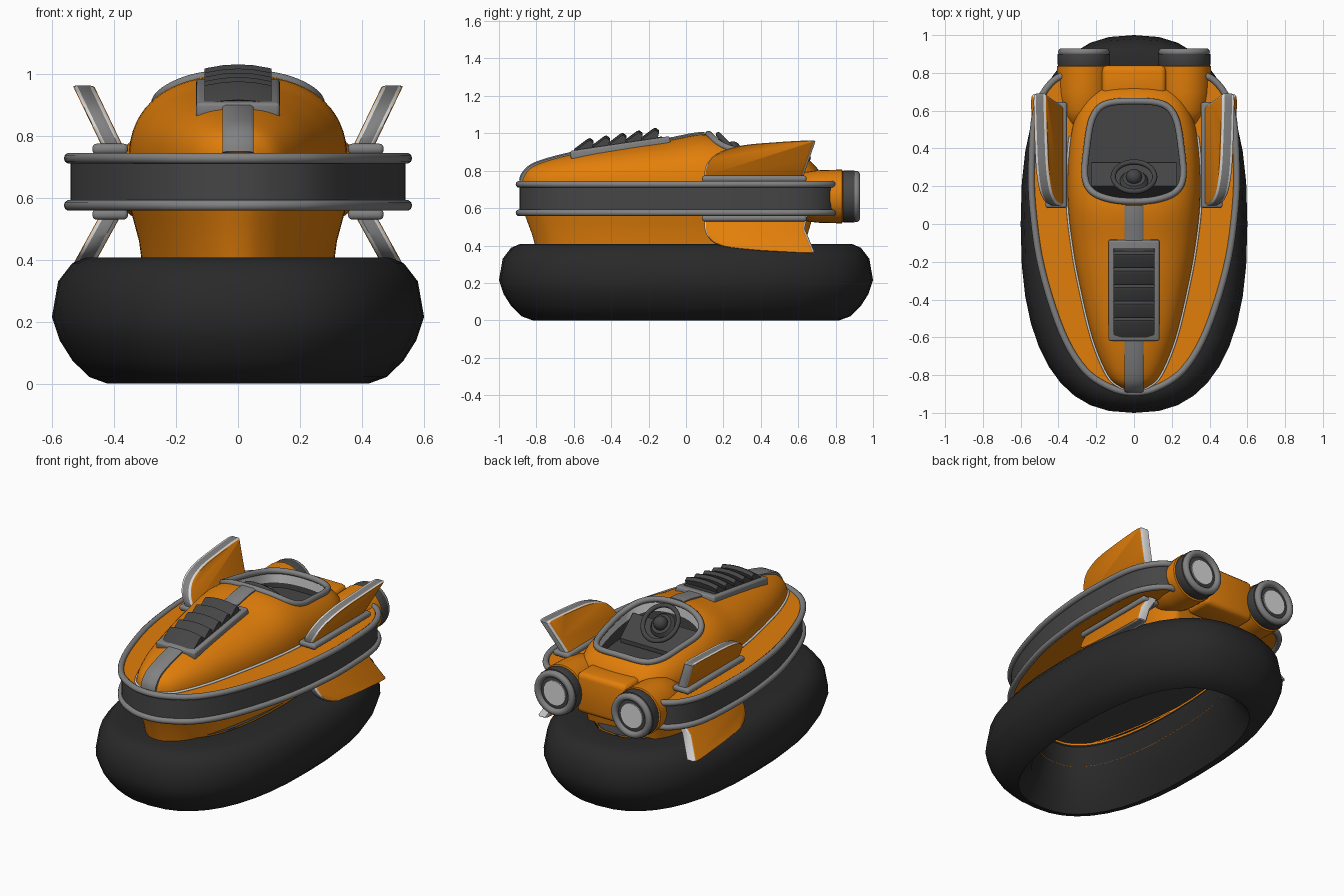
import bpy, bmesh, math
from mathutils import Vector

if "Cube" in bpy.data.objects:
    bpy.data.objects.remove(bpy.data.objects["Cube"])

def material(name, rgb):
    m = bpy.data.materials.new(name)
    m.diffuse_color = (*rgb, 1)
    m.use_nodes = True
    m.node_tree.nodes["Principled BSDF"].inputs["Base Color"].default_value = m.diffuse_color
    return m

ORANGE = material("orange", (0.76, 0.21, 0.003))
BLACK = material("rubber_black", (0.022, 0.022, 0.022))
DARK = material("dark_grey", (0.06, 0.06, 0.06))
GREY = material("grey", (0.22, 0.22, 0.22))
LIGHT = material("light_grey", (0.7, 0.7, 0.7))

def finish(o, mats, angle=40):
    for m in mats:
        o.data.materials.append(m)
    bpy.ops.object.select_all(action='DESELECT')
    o.select_set(True)
    bpy.context.view_layer.objects.active = o
    bpy.ops.object.shade_smooth_by_angle(angle=math.radians(angle))
    return o

def loft(name, rings, mats, caps=(True, True), wrap=False, bands=None):
    """Skin a list of closed rings; bands gives a material index per band."""
    bm = bmesh.new()
    vs = [[bm.verts.new(p) for p in r] for r in rings]
    n = len(rings[0])
    for k in range(len(rings) if wrap else len(rings) - 1):
        a, b = vs[k], vs[(k + 1) % len(vs)]
        for i in range(n):
            f = bm.faces.new((a[i], a[(i + 1) % n], b[(i + 1) % n], b[i]))
            f.material_index = bands[k] if bands else 0
    if not wrap:
        for on, r in zip(caps, (vs[0], vs[-1])):
            if on:
                f = bm.faces.new(r)
                f.material_index = bands[-1] if bands else 0
    bmesh.ops.recalc_face_normals(bm, faces=bm.faces)
    me = bpy.data.meshes.new(name)
    bm.to_mesh(me)
    bm.free()
    o = bpy.data.objects.new(name, me)
    bpy.context.collection.objects.link(o)
    return finish(o, mats)

def spline(pts, n=5, closed=False):
    """Catmull-Rom through points of any dimension."""
    P = [Vector(p) for p in pts]
    L, out = len(P), []
    for i in range(L if closed else L - 1):
        if closed:
            a, b, c, d = (P[(i + j) % L] for j in (-1, 0, 1, 2))
        else:
            a, b, c, d = P[max(i - 1, 0)], P[i], P[i + 1], P[min(i + 2, L - 1)]
        for s in range(n):
            t = s / n
            out.append(0.5 * (2 * b + (c - a) * t + (2 * a - 5 * b + 4 * c - d) * t * t
                              + (3 * b - a - 3 * c + d) * t ** 3))
    return out if closed else out + [P[-1]]

def mirror_outline(half):
    return spline(half + [(-x, y) for x, y in half[-2:0:-1]], 5, True)

def tube(name, pts, r, mat, cyclic=False):
    cu = bpy.data.curves.new(name, 'CURVE')
    cu.dimensions = '3D'
    cu.bevel_depth, cu.bevel_resolution, cu.use_fill_caps = r, 3, True
    sp = cu.splines.new('POLY')
    sp.points.add(len(pts) - 1)
    for q, p in zip(sp.points, pts):
        q.co = (*p, 1)
    sp.use_cyclic_u = cyclic
    o = bpy.data.objects.new(name, cu)
    bpy.context.collection.objects.link(o)
    bpy.ops.object.select_all(action='DESELECT')
    o.select_set(True)
    bpy.context.view_layer.objects.active = o
    bpy.ops.object.convert(target='MESH')
    return finish(bpy.context.object, [mat], 60)

def box(name, loc, size, mat, rot=0, bevel=0.01):
    bpy.ops.mesh.primitive_cube_add(size=1, location=loc, rotation=(rot, 0, 0))
    o = bpy.context.object
    o.name, o.scale = name, size
    bpy.ops.object.transform_apply(location=False, rotation=False, scale=True)
    m = o.modifiers.new("bevel", 'BEVEL')
    m.width, m.segments = bevel, 3
    bpy.ops.object.modifier_apply(modifier="bevel")
    return finish(o, [mat])

def lathe_y(name, x, z, profile, mat):
    return loft(name, [[(x + r * math.cos(a * math.tau / 32), y, z + r * math.sin(a * math.tau / 32))
                        for a in range(32)] for r, y in profile], [mat])

# Inflated skirt, with an orange collar and dark ceiling inside
def oval(d, z, n=40, e=2 / 2.45):
    pts = []
    for i in range(n):
        c, s = math.cos(i * math.tau / n), math.sin(i * math.tau / n)
        pts.append(((0.6 - d) * math.copysign(abs(c) ** e, c), (1 - d) * math.copysign(abs(s) ** e, s), z))
    return pts
loft("skirt", [oval(d, z) for d, z in ((.18, 0), (.12, .022), (.066, .075), (.025, .14), (0, .215), (.02, .33),
     (.065, .388), (.11, .407), (.28, .4), (.31, .36), (.3, .25), (.25, .1))], [BLACK], wrap=True)
loft("collar", [oval(.297, .24), oval(.297, .398)], [ORANGE], caps=(False, False))
loft("floor", [oval(.297, .39), oval(.297, .4)], [DARK])

# Belt body: dark sides, orange deck and underside, grey piping
belt = mirror_outline([(0, -.89), (.12, -.865), (.26, -.77), (.38, -.57), (.485, -.24), (.53, .05),
                       (.54, .3), (.515, .6), (.42, .76), (.3, .78), (0, .76)])
def belt_ring(z, sx=1, sy=1, back=1):
    return [(p.x * sx, p.y * sy * (back if p.y > 0 else 1), z) for p in belt]
loft("belt", [belt_ring(.57), belt_ring(.729)], [DARK, ORANGE], bands=[0, 1])
for nm, z in (("upper_piping", .727), ("lower_piping", .575)):
    tube(nm, belt_ring(z, 1.005, 1.003), .018, GREY, True)

# Lower hull
loft("lower_hull", [belt_ring(.38, .57, .9, .9), belt_ring(.46, .59, .925, .9), belt_ring(.52, .62, .95, .9),
                    belt_ring(.58, .65, .975, .9)], [ORANGE], caps=(False, False))

# Upper body: rows of y, half width, height
rows = spline([(-.88, .03, .745), (-.865, .07, .785), (-.8, .14, .835), (-.6, .222, .89), (-.3, .293, .935),
               (-.1, .328, .962), (.1, .35, .995), (.3, .35, .965), (.5, .328, .92), (.62, .285, .885),
               (.7, .22, .815), (.735, .1, .75)], 5)
E, BASE = 2.4, .715
def row_at(y):
    for a, b in zip(rows, rows[1:]):
        if a.x <= y <= b.x:
            return a.lerp(b, (y - a.x) / (b.x - a.x))
    return rows[0] if y < 0 else rows[-1]
def surface(x, y):
    r = row_at(y)
    return BASE + (r.z - BASE) * max(0, 1 - abs(x / r.y) ** E) ** (1 / E)
def section(r, n=32):
    pts = []
    for i in range(n + 1):
        c, s = math.cos(i * math.pi / n), max(0, math.sin(i * math.pi / n))
        pts.append((r.y * math.copysign(abs(c) ** (2 / E), c), r.x, BASE + (r.z - BASE) * s ** (2 / E)))
    return pts
body = loft("upper_body", [section(r) for r in rows], [ORANGE])
for s, nm in ((-1, "left"), (1, "right")):
    tube(nm + "_seam", [(s * (r.y + .003), r.x, .734) for r in rows if r.x < .5], .007, LIGHT)

# Cockpit opening, tub and rim
pit = mirror_outline([(0, .12), (.12, .13), (.22, .17), (.26, .25), (.25, .4), (.22, .56), (.15, .635), (0, .65)])
cutter = loft("cockpit_cutter", [[(p.x, p.y, z) for p in pit] for z in (.755, 1.2)], [ORANGE])
m = body.modifiers.new("cut", 'BOOLEAN')
m.operation, m.object, m.solver = 'DIFFERENCE', cutter, 'EXACT'
bpy.context.view_layer.objects.active = body
bpy.ops.object.modifier_apply(modifier="cut")
bpy.data.objects.remove(cutter)
def tub_ring(fz, k=.985):
    return [(p.x * k, .39 + (p.y - .39) * k, fz(surface(p.x, p.y))) for p in pit]
loft("cockpit_tub", [tub_ring(lambda z: z), tub_ring(lambda z: z - .07), tub_ring(lambda z: .76)],
     [DARK, LIGHT], caps=(False, True), bands=[1, 0])
tube("cockpit_rim", [(p.x, p.y, surface(p.x, p.y) + .002) for p in pit], .018, GREY, True)
# Sloping dashboard
loft("dashboard", [[(x, y, z) for y, z in ((.14, .765), (.2, .9), (.325, .79), (.325, .765))]
                   for x in (-.225, .225)], [DARK])

# Steering wheel
tilt = (-math.pi / 4, 0, 0)
wheel = Vector((0, .25, .915))
axis = Vector((0, .7071, .7071))
bpy.ops.mesh.primitive_torus_add(location=wheel, rotation=tilt, major_radius=.11, minor_radius=.014,
                                 major_segments=32, minor_segments=8)
bpy.context.object.name = "steering_wheel"
finish(bpy.context.object, [DARK], 60)
bpy.ops.mesh.primitive_cone_add(location=wheel - axis * .02, rotation=tilt, radius1=.075, radius2=.06, depth=.02)
bpy.context.object.name = "wheel_disc"
finish(bpy.context.object, [DARK])
bpy.ops.mesh.primitive_uv_sphere_add(location=wheel, radius=.042, segments=20, ring_count=12)
bpy.context.object.name = "wheel_hub"
finish(bpy.context.object, [DARK], 60)
tube("steering_column", [wheel - axis * .12, wheel], .02, DARK)

# Centre strip in two runs over the bonnet
for nm, y0, y1 in (("nose_strip", -1, -.58), ("bonnet_strip", -.13, .115)):
    run = [r for r in rows if y0 <= r.x <= y1]
    rings = []
    for i, r in enumerate(run):
        a, b = run[max(i - 1, 0)], run[min(i + 1, len(run) - 1)]
        nrm = Vector((0, a.z - b.z, b.x - a.x)).normalized()
        p = Vector((0, r.x, r.z))
        rings.append([p + nrm * o + Vector((x, 0, 0)) for x, o in
                      ((-.05, -.03), (-.05, .006), (-.04, .013), (.04, .013), (.05, .006), (.05, -.03))])
    loft(nm, rings, [GREY])

# Bonnet grille with arched slats
box("grille_frame", (0, -.35, .918), (.27, .54, .055), GREY, .147, .012)
box("grille_bed", (0, -.35, .92), (.215, .46, .06), DARK, .147, .004)
for i in range(5):
    y, z = -.5 + .0875 * i, .975 + .0137 * i
    prof = [(y - .1, z - .06), (y - .025, z - .004), (y - .012, z), (y + .006, z - .014), (y - .01, z - .07)]
    loft("grille_slat_%d" % (i + 1), [[(x, a, b - 1.2 * x * x) for a, b in prof]
                                      for x in (-.108, -.095, -.05, 0, .05, .095, .108)], [DARK])

# Fins: orange plates with a grey rim, light edge lines and a foot at the base
upper = [(.1, .76), (.1, .8), (.12, .85), (.18, .9), (.3, .935), (.48, .952), (.67, .962), (.69, .95)]
lower = [(.1, .56), (.1, .49), (.13, .43), (.2, .395), (.36, .375), (.5, .366), (.67, .358), (.685, .37)]
for s, side in ((-1, "left"), (1, "right")):
    for nm, edge, tail, z0, slope, fz in (
            ("upper_fin", upper, [(.655, .85), (.625, .76)], .77, .48, .757),
            ("lower_fin", lower, [(.635, .49), (.65, .56)], .55, -.55, .546)):
        name = side + "_" + nm
        curve = [tuple(p) for p in spline(edge, 4)] + tail
        mid = sum((Vector(p) for p in curve), Vector((0, 0))) / len(curve)
        def ring(dx, k):
            pts = [mid + (Vector(p) - mid) * k for p in curve]
            return [(s * (.407 + slope * (p.y - z0) + dx), p.x, p.y) for p in pts]
        fin = loft(name, [ring(d, k) for d, k in ((-.034, .93), (-.031, .96), (-.02, 1), (.02, 1), (.031, .97),
                   (.034, .94))], [ORANGE, GREY, LIGHT], bands=[0, 2, 1, 2, 0])
        for f in fin.data.polygons:      # light trailing edge
            if f.normal.y > .75:
                f.material_index = 2
        box(name + "_foot", (s * .412, .365, fz), (.115, .56, .034), GREY, 0, .014)

    # Thrusters
    x, z = s * .265, .662
    lathe_y(side + "_thruster_body", x, z, [(.03, .5), (.09, .53), (.125, .6), (.14, .7), (.144, .835), (.13, .84)],
            ORANGE)
    lathe_y(side + "_thruster_band", x, z, [(.13, .83), (.139, .845), (.139, .9), (.1, .91)], DARK)
    bpy.ops.mesh.primitive_torus_add(location=(x, .91, z), rotation=(math.pi / 2, 0, 0), major_radius=.116,
                                     minor_radius=.021, major_segments=32, minor_segments=10)
    bpy.context.object.name = side + "_thruster_lip"
    finish(bpy.context.object, [GREY], 60)
    lathe_y(side + "_thruster_light", x, z, [(.076, .9), (.076, .917)], LIGHT)

# Tail block between the thrusters
box("tail_block", (0, .75, .665), (.34, .18, .25), ORANGE, 0, .03)
